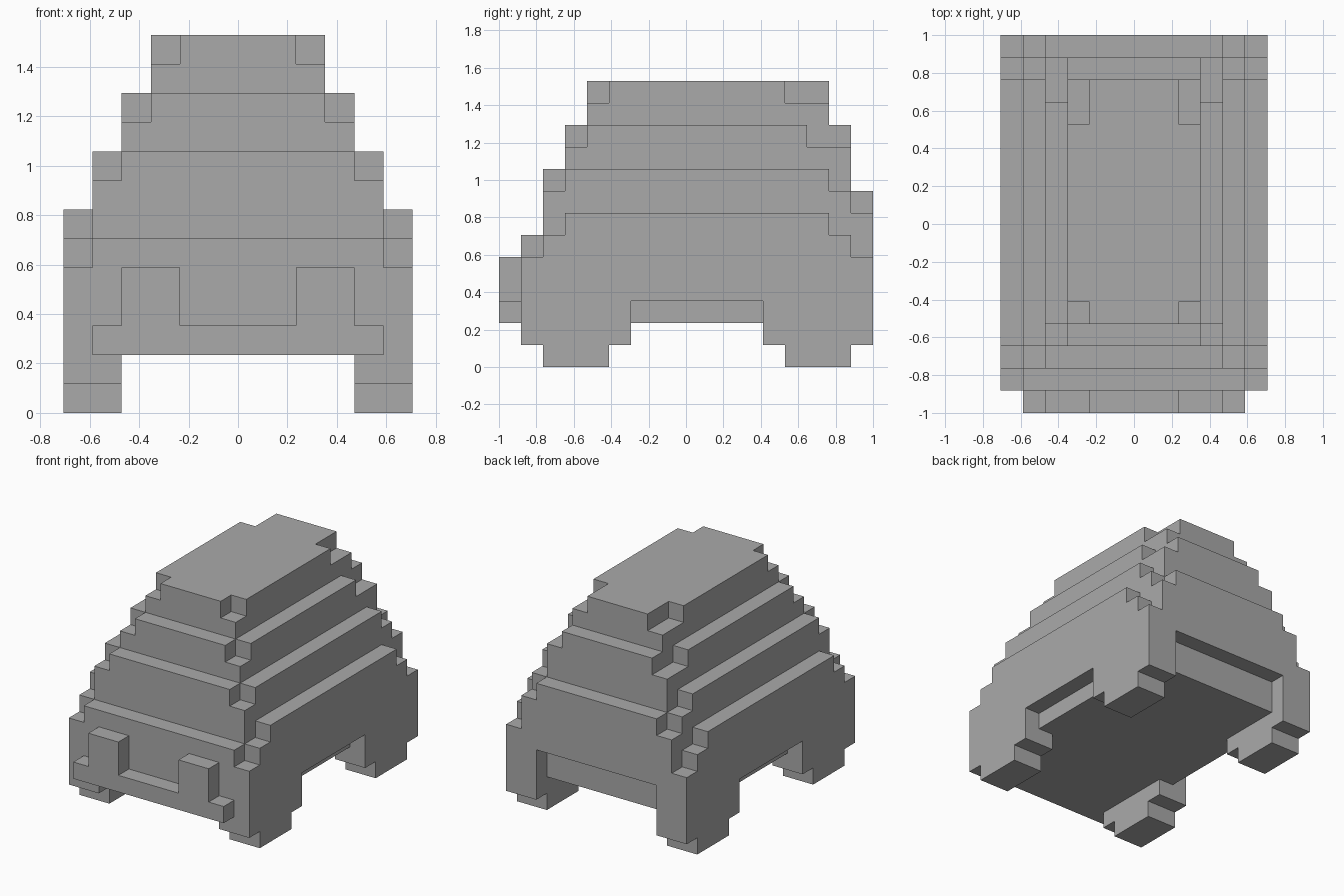
import bpy
import bmesh
from itertools import product
from mathutils import Vector

UNIT = 2 / 17          # one block; the model is 17 blocks long

cube = bpy.data.objects.get("Cube")
if cube:
    bpy.data.objects.remove(cube)

grey = bpy.data.materials.new("plain grey")
grey.use_nodes = True
colour = (0.4, 0.4, 0.4, 1)
grey.diffuse_color = colour
grey.node_tree.nodes["Principled BSDF"].inputs["Base Color"].default_value = colour


def blocks(x, y, z):
    """Set of block cells in a box, x mirrored to both sides."""
    right = set(product(range(*x), range(*y), range(*z)))
    return right | {(-1 - i, j, k) for i, j, k in right}


def build(name, cells):
    """Skin a set of cells with their outer faces and merge flat areas."""
    bm = bmesh.new()
    for cell in cells:
        for axis, side in product(range(3), (0, 1)):
            neighbour = list(cell)
            neighbour[axis] += 2 * side - 1
            if tuple(neighbour) in cells:
                continue
            corners = []
            for a, b in ((0, 0), (1, 0), (1, 1), (0, 1)):
                p = Vector(cell)
                p[axis] += side
                p[(axis + 1) % 3] += a
                p[(axis + 2) % 3] += b
                p.y -= 8.5
                corners.append(bm.verts.new(p * UNIT))
            bm.faces.new(corners if side else corners[::-1])
    bmesh.ops.remove_doubles(bm, verts=bm.verts, dist=UNIT / 100)
    bmesh.ops.dissolve_limit(bm, angle_limit=0.01, verts=bm.verts, edges=bm.edges)
    mesh = bpy.data.meshes.new(name)
    bm.to_mesh(mesh)
    bm.free()
    mesh.materials.append(grey)
    bpy.context.collection.objects.link(bpy.data.objects.new(name, mesh))


# Stepped shell: half width, front, back, top of each tier
tiers = (
    (6, 1, 17, 5), (6, 2, 16, 6), (6, 3, 15, 7),
    (5, 1, 17, 6), (5, 2, 17, 7), (5, 2, 16, 8), (5, 3, 15, 9),
    (4, 2, 17, 8), (4, 2, 16, 9), (4, 3, 16, 10), (4, 4, 14, 11),
    (3, 3, 16, 11), (3, 4, 15, 12), (3, 5, 13, 13),
    (2, 4, 15, 13),
)
shell = set()
for half, front, back, top in tiers:
    shell |= blocks((0, half), (front, back), (2, top))

# Recesses between the legs, at the sides and the back
shell -= blocks((5, 6), (6, 12), (2, 3))
shell -= blocks((0, 4), (16, 17), (2, 4))
build("stepped_shell", shell)

# Front bar with two raised posts
build("front_bar", blocks((0, 5), (0, 1), (2, 3)) | blocks((2, 4), (0, 1), (3, 5)))

# Leg pairs, each with a smaller foot below
for name, front, back in (("front_legs", 1, 6), ("back_legs", 12, 17)):
    leg = blocks((4, 6), (front, back), (1, 2))
    foot = blocks((4, 6), (front + 1, back - 1), (0, 1))
    build(name, leg | foot)
